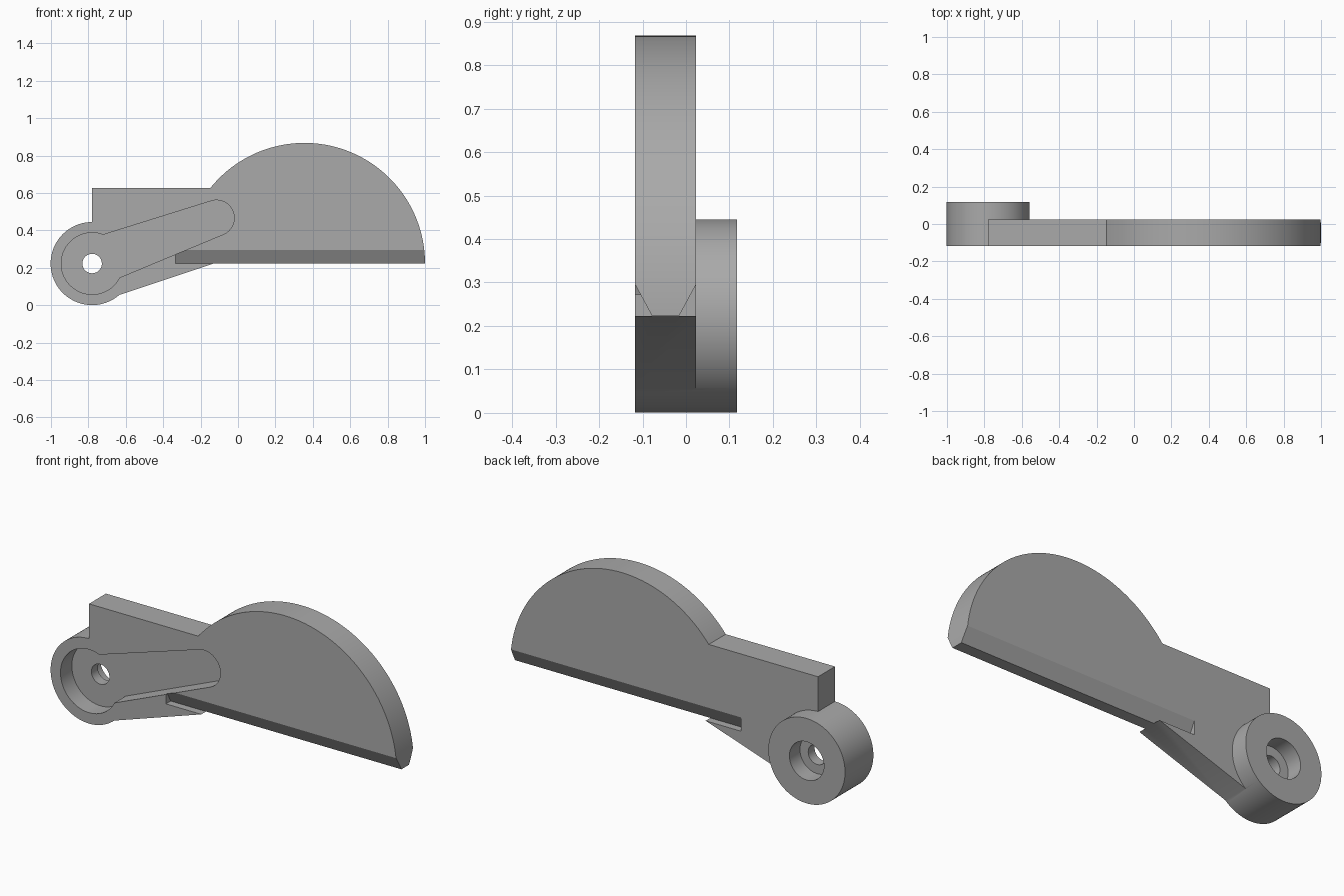
import bpy, bmesh, math
from mathutils import Vector

if "Cube" in bpy.data.objects:
    bpy.data.objects.remove(bpy.data.objects["Cube"])

grey = bpy.data.materials.new("plain grey")
grey.diffuse_color = (0.4, 0.4, 0.4, 1)
grey.use_nodes = True
grey.node_tree.nodes["Principled BSDF"].inputs["Base Color"].default_value = grey.diffuse_color

FRONT, BACK, REAR = -0.117, 0.023, 0.117      # arm front, arm back, hub rear
HUB = (-0.78, 0.223)                          # pivot centre in x, z
BASE = 0.223                                  # lower edge of the blade


def arc(c, r, a0, a1, n):
    """Points on an arc, angles in degrees."""
    angles = [math.radians(a0 + (a1 - a0) * i / n) for i in range(n + 1)]
    return [(c[0] + r * math.cos(a), c[1] + r * math.sin(a)) for a in angles]


def circle(c, r, n=96):
    return arc(c, r, 0, 360, n)[:-1]


def prism(name, pts, lo, hi, axis="y"):
    """Extrude an (x, z) outline along y, or a (y, z) outline along x."""
    bm = bmesh.new()
    place = (lambda p: (p[0], lo, p[1])) if axis == "y" else (lambda p: (lo, p[0], p[1]))
    step = Vector((0, hi - lo, 0)) if axis == "y" else Vector((hi - lo, 0, 0))
    face = bm.faces.new([bm.verts.new(place(p)) for p in pts])
    ext = bmesh.ops.extrude_face_region(bm, geom=[face])["geom"]
    bmesh.ops.translate(bm, vec=step, verts=[v for v in ext if isinstance(v, bmesh.types.BMVert)])
    bmesh.ops.recalc_face_normals(bm, faces=bm.faces)
    mesh = bpy.data.meshes.new(name)
    bm.to_mesh(mesh)
    bm.free()
    mesh.materials.append(grey)
    obj = bpy.data.objects.new(name, mesh)
    bpy.context.collection.objects.link(obj)
    return obj


def combine(target, tool, operation):
    """Apply a boolean and remove the tool."""
    mod = target.modifiers.new(operation, "BOOLEAN")
    mod.operation, mod.object, mod.solver = operation, tool, "EXACT"
    bpy.context.view_layer.objects.active = target
    bpy.ops.object.modifier_apply(modifier=mod.name)
    bpy.data.objects.remove(tool)


# Arm and half-round blade in one outline
blade_c, blade_r, arm_top = (0.355, BASE), 0.645, 0.627
meet = 180 - math.degrees(math.asin((arm_top - BASE) / blade_r))
outline = arc(blade_c, blade_r, 0, meet, 90)
outline += [(HUB[0], arm_top), HUB, (-0.645, 0.052), (-0.13, BASE)]
lever = prism("lever_arm", outline, FRONT, BACK)

# Round hub, longer than the arm is thick
combine(lever, prism("hub", circle(HUB, 0.222), FRONT, REAR), "UNION")

# Chamfers on both sides of the blade's lower edge
mid = (FRONT + BACK) / 2
for s in (-1, 1):
    wedge = [(mid + s * 0.031, BASE), (mid + s * 0.091, BASE + 0.111), (mid + s * 0.091, BASE)]
    combine(lever, prism("chamfer_cut", wedge, -0.335, 1.1, "x"), "DIFFERENCE")

# Keyhole-shaped pocket in the front
pocket = arc(HUB, 0.165, 69, 333, 72) + arc((-0.115, 0.467), 0.095, -66.6, 107.6, 40)
combine(lever, prism("pocket_cut", pocket, FRONT - 0.1, -0.023), "DIFFERENCE")

# Rear counterbore and through hole
combine(lever, prism("rear_bore_cut", circle(HUB, 0.1, 64), 0.03, REAR + 0.1), "DIFFERENCE")
combine(lever, prism("pin_hole_cut", circle(HUB, 0.052, 48), -0.05, 0.06), "DIFFERENCE")

# Smooth curved walls, keep edges sharp
bpy.ops.object.select_all(action="DESELECT")
lever.select_set(True)
bpy.context.view_layer.objects.active = lever
bpy.ops.object.shade_smooth_by_angle(angle=math.radians(25))
